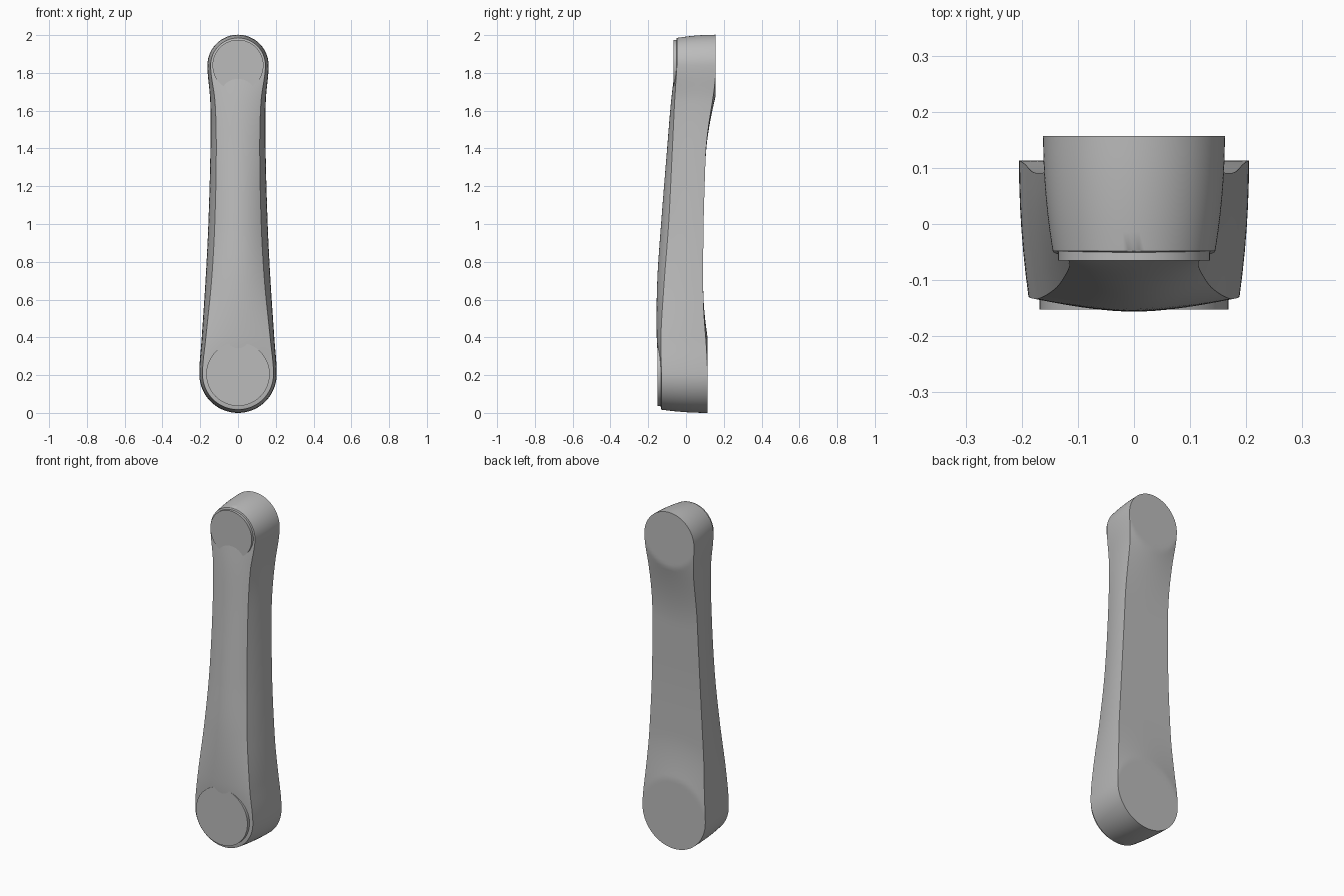
import bpy, bmesh, math
from mathutils import Matrix, Vector

if "Cube" in bpy.data.objects:
    bpy.data.objects.remove(bpy.data.objects["Cube"], do_unlink=True)

grey = bpy.data.materials.new("metal grey")
grey.use_nodes = True
colour = (0.5, 0.5, 0.5, 1)
grey.diffuse_color = colour
grey.node_tree.nodes["Principled BSDF"].inputs["Base Color"].default_value = colour

# Stations: height, back half width, front half width, front edge y, front crown y, back y
STATIONS = [
    (0.205, 0.205, 0.188, -0.130, -0.140, 0.096),
    (0.40, 0.192, 0.170, -0.133, -0.155, 0.094),
    (0.70, 0.172, 0.140, -0.115, -0.152, 0.091),
    (1.00, 0.157, 0.123, -0.092, -0.132, 0.093),
    (1.40, 0.146, 0.115, -0.072, -0.100, 0.105),
    (1.65, 0.147, 0.122, -0.060, -0.079, 0.113),
    (1.84, 0.162, 0.145, -0.048, -0.056, 0.120),
]
LOW, HIGH = STATIONS[0], STATIONS[-1]
# Back bosses: centre height, radius, face y, fillet length
BOSSES = [(LOW[0], LOW[1], 0.113, 0.25), (HIGH[0], HIGH[1], 0.157, 0.36)]


def station(z):
    """Smooth interpolation of the station values at height z."""
    n = len(STATIONS)
    i = max(k for k in range(n - 1) if STATIONS[k][0] <= z + 1e-6)
    a, b = STATIONS[i], STATIONS[i + 1]
    p, q = STATIONS[max(i - 1, 0)], STATIONS[min(i + 2, n - 1)]
    h = b[0] - a[0]
    t = (z - a[0]) / h
    out = [z]
    for k in range(1, 6):
        ma = (b[k] - p[k]) / (b[0] - p[0]) * h
        mb = (q[k] - a[k]) / (q[0] - a[0]) * h
        if k < 3:  # round ends meet the sides vertically
            ma = 0 if i == 0 else ma
            mb = 0 if i == n - 2 else mb
        out.append((2*t**3 - 3*t*t + 1) * a[k] + (t**3 - 2*t*t + t) * ma
                   + (3*t*t - 2*t**3) * b[k] + (t**3 - t*t) * mb)
    return out


def back_y(x, z, base):
    """Back face with raised flat bosses blending into the arm."""
    y = base
    for cz, r, face, length in BOSSES:
        u = (math.hypot(x, z - cz) - r) / length
        u = min(max(u, 0), 1)
        y += (face - base) * (1 - u) ** 2
    return y


def section(s, angle):
    """Closed loop of points; angle is non-zero on the rounded ends."""
    z, wb, wf, edge, crown, base = s
    ca, sa = math.cos(angle), math.sin(angle)
    zf, zb = z + wf * sa, z + wb * sa
    depth = (edge - crown) * ca
    wf, wb = wf * ca, wb * ca
    cols, steps = 28, 6
    us = [-math.cos(math.pi * i / cols) for i in range(cols + 1)]
    front = [Vector((wf * u, edge - depth * (1 - u * u), zf)) for u in us]
    back = [Vector((wb * u, back_y(wb * u, zb, base), zb)) for u in reversed(us)]

    def wall(f, b):
        pts = []
        for i in range(1, steps):
            t = i / steps
            k = (1 - t) ** 2  # curved draft
            pts.append(Vector((b.x + (f.x - b.x) * k, f.y + (b.y - f.y) * t,
                               b.z + (f.z - b.z) * k)))
        return pts

    return front + wall(front[-1], back[0]) + back + wall(front[0], back[-1])[::-1]


def finish(name, bm):
    bmesh.ops.recalc_face_normals(bm, faces=bm.faces)
    mesh = bpy.data.meshes.new(name)
    bm.to_mesh(mesh)
    bm.free()
    mesh.materials.append(grey)
    obj = bpy.data.objects.new(name, mesh)
    bpy.context.collection.objects.link(obj)
    bpy.ops.object.select_all(action="DESELECT")
    obj.select_set(True)
    bpy.context.view_layer.objects.active = obj
    bpy.ops.object.shade_smooth_by_angle(angle=math.radians(30))


# Arm body lofted from the lower round end to the upper round end
ARC, SPAN = 24, 90
loops = [section(LOW, -math.pi / 2 * (1 - i / ARC)) for i in range(ARC)]
loops += [section(station(LOW[0] + (HIGH[0] - LOW[0]) * i / SPAN), 0) for i in range(SPAN + 1)]
loops += [section(HIGH, math.pi / 2 * i / ARC) for i in range(1, ARC + 1)]
bm = bmesh.new()
rows = [[bm.verts.new(p) for p in loop] for loop in loops]
for a, b in zip(rows, rows[1:]):
    for i in range(len(a)):
        j = (i + 1) % len(a)
        bm.faces.new((a[i], a[j], b[j], b[i]))
bmesh.ops.remove_doubles(bm, verts=bm.verts, dist=1e-5)
finish("arm", bm)


# Raised round caps on the front of both ends
def cap(name, z, radius, front, back):
    bm = bmesh.new()
    place = Matrix.Translation((0, (front + back) / 2, z)) @ Matrix.Rotation(math.pi / 2, 4, "X")
    bmesh.ops.create_cone(bm, cap_ends=True, segments=72, radius1=radius, radius2=radius,
                          depth=back - front, matrix=place)
    finish(name, bm)


cap("lower_front_cap", LOW[0], 0.168, -0.152, -0.08)
cap("upper_front_cap", HIGH[0], 0.135, -0.065, 0.0)
